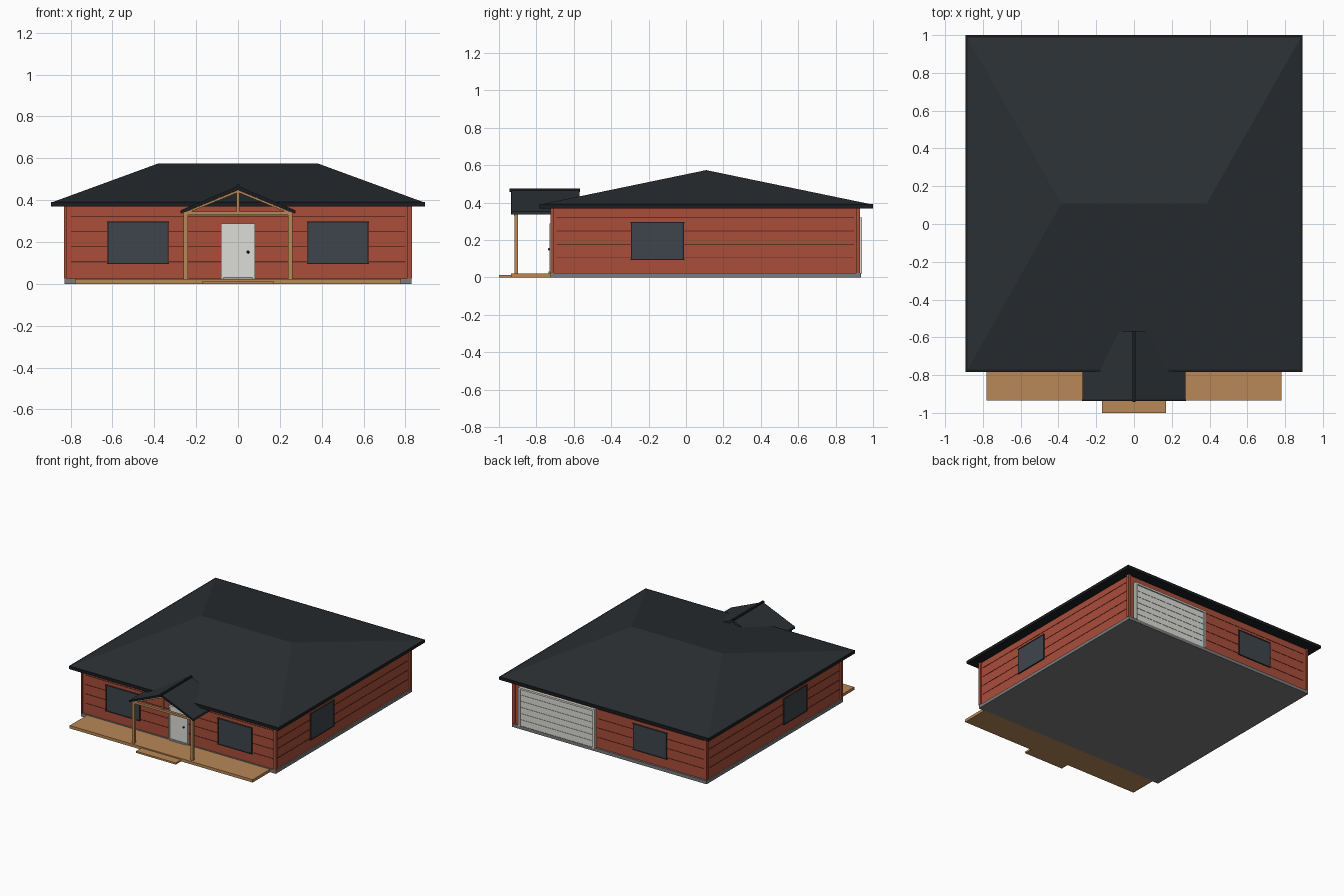
import bpy, math
from mathutils import Matrix

if "Cube" in bpy.data.objects:
    bpy.data.objects.remove(bpy.data.objects["Cube"])


def mat(name, r, g, b):
    m = bpy.data.materials.new(name)
    m.diffuse_color = (r, g, b, 1)
    m.use_nodes = True
    m.node_tree.nodes["Principled BSDF"].inputs["Base Color"].default_value = m.diffuse_color
    return m


BRICK = mat("red_siding", 0.40, 0.075, 0.042)
GROOVE = mat("dark_siding_line", 0.13, 0.025, 0.016)
ROOF = mat("roof_dark", 0.024, 0.029, 0.033)
TRIM = mat("roof_trim", 0.010, 0.012, 0.014)
WOOD = mat("wood", 0.48, 0.245, 0.095)
WHITE = mat("white_paint", 0.72, 0.72, 0.68)
LINE = mat("grey_line", 0.40, 0.40, 0.38)
GLASS = mat("glass", 0.048, 0.060, 0.072)
FRAME = mat("window_frame", 0.025, 0.03, 0.034)
STONE = mat("concrete", 0.2, 0.2, 0.2)


def mesh(name, verts, faces, m):
    me = bpy.data.meshes.new(name)
    me.from_pydata(verts, [], faces)
    me.materials.append(m)
    ob = bpy.data.objects.new(name, me)
    bpy.context.collection.objects.link(ob)
    return ob


def box(name, x, y, z, m, xf=None):
    """Box from (min, max) ranges, optionally moved by a matrix."""
    v = [(a, b, c) for a in x for b in y for c in z]
    f = [(0, 1, 3, 2), (4, 6, 7, 5), (0, 4, 5, 1), (2, 3, 7, 6), (0, 2, 6, 4), (1, 5, 7, 3)]
    ob = mesh(name, v, f, m)
    if xf:
        ob.data.transform(xf)
    return ob


def prism(name, profile, y0, y1, m):
    """Extrude an xz profile along y."""
    n = len(profile)
    v = [(x, y, z) for y in (y0, y1) for x, z in profile]
    f = [tuple(range(n)), tuple(reversed(range(n, 2 * n)))]
    f += [(i, i + n, (i + 1) % n + n, (i + 1) % n) for i in range(n)]
    return mesh(name, v, f, m)


def wall_frame(cx, cy, angle):
    """Local space of a wall: x along it, -y outward."""
    return Matrix.Translation((cx, cy, 0)) @ Matrix.Rotation(math.radians(angle), 4, 'Z')


W, Y0, Y1 = 0.82, -0.715, 0.92
YC, D = (Y0 + Y1) / 2, (Y1 - Y0) / 2
FRONT = wall_frame(0, Y0, 0)
RIGHT = wall_frame(W, YC, 90)
BACK = wall_frame(0, Y1, 180)
LEFT = wall_frame(-W, YC, -90)

# slab and main walls
box("foundation", (-0.83, 0.83), (-0.725, 0.935), (0, 0.025), STONE)
box("house_walls", (-W, W), (Y0, Y1), (0.025, 0.375), BRICK)
for sx in (-1, 1):
    for y in (Y0, Y1):
        box("corner_board", (sx * W - 0.012, sx * W + 0.006 * sx + 0.006),
            (y - 0.01, y + 0.01), (0.025, 0.372), BRICK)

# siding lines
for name, xf, half in (("front", FRONT, W), ("right", RIGHT, D), ("back", BACK, W), ("left", LEFT, D)):
    for i in range(4):
        z = 0.105 + 0.072 * i
        h = half - 0.022
        span = (-h, 0.11) if name == "back" else (-h, h)
        if name == "back":
            span = (-0.11, h)
        box(name + "_siding_line", span, (-0.002, 0.001), (z - 0.002, z + 0.003), GROOVE, xf)


# windows
def window(xf, x0, x1, label):
    z0, z1, t = 0.10, 0.297, 0.006
    box(label + "_window_glass", (x0, x1), (-0.006, 0.002), (z0, z1), GLASS, xf)
    box(label + "_window_head", (x0 - t, x1 + t), (-0.009, 0.002), (z1 - t, z1), FRAME, xf)
    box(label + "_window_sill", (x0 - t, x1 + t), (-0.009, 0.002), (z0 - t, z0), FRAME, xf)
    for x in (x0, x1):
        box(label + "_window_jamb", (x - t / 2, x + t / 2), (-0.009, 0.002), (z0, z1), FRAME, xf)


window(FRONT, 0.335, 0.62, "front_right")
window(FRONT, -0.62, -0.335, "front_left")
window(RIGHT, -0.292 - YC, -0.015 - YC, "right")
window(LEFT, YC + 0.015, YC + 0.292, "left")
window(BACK, 0.20, 0.48, "back")

# front door
box("front_door", (-0.075, 0.075), (-0.01, 0.002), (0.025, 0.28), WHITE, FRONT)
for s in (-1, 1):
    box("door_jamb", (s * 0.077 - 0.005, s * 0.077 + 0.005), (-0.016, 0.002), (0.025, 0.285), WHITE, FRONT)
box("door_head", (-0.082, 0.082), (-0.016, 0.002), (0.278, 0.288), WHITE, FRONT)
box("door_threshold", (-0.07, 0.07), (-0.02, 0.002), (0.022, 0.032), LINE, FRONT)
bpy.ops.mesh.primitive_uv_sphere_add(segments=12, ring_count=8, radius=0.007, location=(0.048, Y0 - 0.016, 0.152))
bpy.context.object.name = "door_knob"
bpy.context.object.data.materials.append(TRIM)

# garage door on the back, in the wall's mirrored x
GX0, GX1 = -0.765, -0.13
box("garage_door", (GX0, GX1), (-0.012, 0.002), (0.025, 0.31), WHITE, BACK)
for x in (GX0, GX1):
    box("garage_jamb", (x - 0.008, x + 0.008), (-0.022, 0.002), (0.022, 0.322), WHITE, BACK)
box("garage_head", (GX0, GX1), (-0.022, 0.002), (0.308, 0.322), WHITE, BACK)
for i in range(1, 6):
    z = 0.025 + 0.0475 * i
    box("garage_panel_line", (GX0 + 0.01, GX1 - 0.01), (-0.014, 0.0), (z - 0.002, z + 0.002), LINE, BACK)

# hip roof with eave fascia
box("eave_fascia", (-0.893, 0.893), (-0.784, 1.0), (0.37, 0.392), TRIM)
a, yf, yb, ze = 0.885, -0.776, 0.992, 0.391
mesh("hip_roof", [(-a, yf, ze), (a, yf, ze), (a, yb, ze), (-a, yb, ze), (-0.385, 0.108, 0.574), (0.385, 0.108, 0.574)],
     [(0, 1, 5, 4), (1, 2, 5), (2, 3, 4, 5), (3, 0, 4), (3, 2, 1, 0)], ROOF)

# deck and step
box("deck", (-0.78, 0.78), (-0.935, -0.72), (0, 0.022), WOOD)
box("deck_step", (-0.17, 0.17), (-1.0, -0.93), (0, 0.013), WOOD)

# porch gable: roof panels, ridge cap, barge trim
for s in (-1, 1):
    prism("porch_roof_panel", [(0, 0.468), (s * 0.272, 0.352), (s * 0.272, 0.336), (0, 0.450)], -0.93, -0.57, ROOF)
    prism("porch_barge_trim", [(0, 0.468), (s * 0.275, 0.351), (s * 0.275, 0.337), (0, 0.453)], -0.936, -0.93, TRIM)
    # posts, rafters
    box("porch_post", (s * 0.25 - 0.01, s * 0.25 + 0.01), (-0.918, -0.898), (0.022, 0.338), WOOD)
    prism("porch_rafter", [(0, 0.449), (s * 0.258, 0.341), (s * 0.235, 0.341), (0, 0.437)], -0.920, -0.900, WOOD)
box("porch_ridge_cap", (-0.008, 0.008), (-0.943, -0.567), (0.458, 0.475), TRIM)
box("porch_tie_beam", (-0.258, 0.258), (-0.919, -0.899), (0.329, 0.346), WOOD)
box("porch_king_post", (-0.006, 0.006), (-0.916, -0.902), (0.345, 0.445), WOOD)
